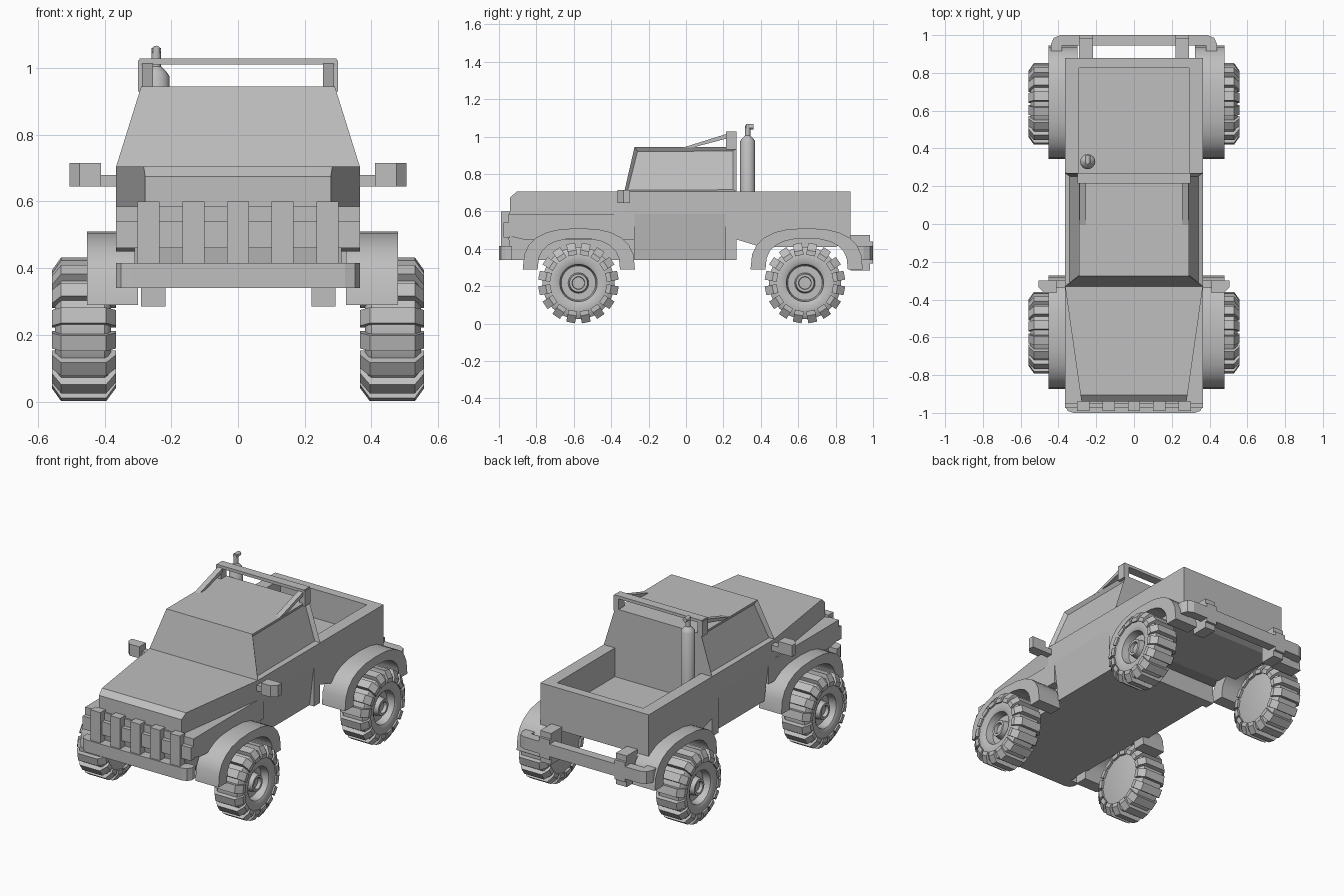
import bpy, bmesh
from math import sin, cos, pi
from mathutils import Matrix, Vector

cube = bpy.data.objects.get("Cube")
if cube:
    bpy.data.objects.remove(cube, do_unlink=True)

GREY = (0.52, 0.52, 0.52, 1)
paint = bpy.data.materials.new("plain grey")
paint.use_nodes = True
paint.diffuse_color = GREY
paint.node_tree.nodes["Principled BSDF"].inputs["Base Color"].default_value = GREY


def finish(name, bm, smooth=False):
    bmesh.ops.recalc_face_normals(bm, faces=bm.faces)
    mesh = bpy.data.meshes.new(name)
    bm.to_mesh(mesh)
    bm.free()
    obj = bpy.data.objects.new(name, mesh)
    bpy.context.collection.objects.link(obj)
    mesh.materials.append(paint)
    if smooth:
        bpy.ops.object.select_all(action="DESELECT")
        obj.select_set(True)
        bpy.context.view_layer.objects.active = obj
        bpy.ops.object.shade_smooth_by_angle(angle=0.6)
    return obj


def add_loft(bm, rings):
    """Skin a stack of equal rings and cap both ends."""
    loops = [[bm.verts.new(p) for p in ring] for ring in rings]
    for a, b in zip(loops, loops[1:]):
        for i in range(len(a)):
            j = (i + 1) % len(a)
            bm.faces.new((a[i], a[j], b[j], b[i]))
    bm.faces.new(loops[0])
    bm.faces.new(loops[-1])


def loft(name, rings, smooth=False):
    bm = bmesh.new()
    add_loft(bm, rings)
    return finish(name, bm, smooth)


def prism(name, outline, axis, start, end):
    """Extrude a 2D outline along x or z."""
    place = {"x": lambda u, v, t: (t, u, v), "z": lambda u, v, t: (u, v, t)}[axis]
    return loft(name, [[place(u, v, t) for u, v in outline] for t in (start, end)])


def box(name, x0, x1, y0, y1, z0, z1):
    return prism(name, [(x0, y0), (x1, y0), (x1, y1), (x0, y1)], "z", z0, z1)


def level(half, y0, y1, z):
    return [(-half, y0, z), (half, y0, z), (half, y1, z), (-half, y1, z)]


def gate(half, y, z0, z1):
    return [(-half, y, z0), (half, y, z0), (half, y, z1), (-half, y, z1)]


def circle(radius, sides):
    return [(radius * cos(2 * pi * i / sides), radius * sin(2 * pi * i / sides))
            for i in range(sides)]


W = 0.365  # half width of the body

# Body
loft("hood", [gate(W, -0.33, 0.58, 0.705), gate(0.283, -0.905, 0.58, 0.705),
              gate(0.278, -0.94, 0.58, 0.675)])
prism("front_body", [(-0.95, 0.585), (-0.95, 0.47), (-0.87, 0.45),
                     (-0.275, 0.45), (-0.275, 0.585)], "x", -W, W)
prism("front_underbody", [(-0.95, 0.46), (-0.93, 0.34), (-0.275, 0.34), (-0.275, 0.46)],
      "x", -0.31, 0.31)
box("cab_waist", -W, W, -0.33, 0.27, 0.585, 0.705)
loft("rocker_panel", [level(0.335, -0.275, 0.21, 0.34), level(W, -0.275, 0.21, 0.585)])
box("rear_sill", -W, W, 0.21, 0.27, 0.34, 0.585)

# Cab with sunken side windows
bm = bmesh.new()
add_loft(bm, [level(W, -0.33, 0.27, 0.705), level(0.29, -0.275, 0.27, 0.945)])
bmesh.ops.recalc_face_normals(bm, faces=bm.faces)
sides = [f for f in bm.faces if abs(f.normal.x) > 0.7]
bmesh.ops.inset_individual(bm, faces=sides, thickness=0.025, depth=-0.02)
finish("cab", bm)

# Cargo bed
prism("bed_floor", [(0.27, 0.53), (0.27, 0.45), (0.4, 0.41), (0.8, 0.41), (0.88, 0.45),
                    (0.88, 0.53)], "x", -W, W)
box("tailgate", -W, W, 0.825, 0.88, 0.53, 0.705)
for side, x in (("right", -W), ("left", 0.29)):
    box(side + "_bed_wall", x, x + 0.075, 0.27, 0.825, 0.53, 0.705)

# Grille
box("grille_crossbar", -W, W, -0.975, -0.94, 0.46, 0.54)
for i in range(-2, 3):
    box("grille_bar", i * 0.134 - 0.033, i * 0.134 + 0.033, -0.99, -0.94, 0.41, 0.6)


# Bumpers
def mirrored(half_outline):
    return half_outline + [(-x, y) for x, y in reversed(half_outline)]


prism("front_bumper", mirrored([(W, -0.93), (W, -0.965), (0.35, -0.99), (0.32, -1.0)]),
      "z", 0.34, 0.415)
prism("rear_bumper", mirrored([(0.29, 0.945), (0.38, 0.945), (0.38, 0.9), (0.44, 0.9),
                               (0.44, 0.95), (0.425, 0.985), (0.39, 1.0)]),
      "z", 0.34, 0.415)
for x in (-0.29, 0.22):
    box("bumper_tab", x, x + 0.072, 0.88, 0.985, 0.285, 0.475)
    box("bumper_clamp", x, x + 0.072, 0.93, 1.0, 0.32, 0.44)


# Fender flares
def arch(half, height, steps=12):
    points = []
    for i in range(steps + 1):
        c, s = cos(pi * i / steps), max(sin(pi * i / steps), 0)
        points.append((half * abs(c) ** 0.8 * (1 if c > 0 else -1), 0.29 + height * s ** 0.75))
    return points


def fender(name, x0, x1, y):
    outer, inner = arch(0.3, 0.22), arch(0.22, 0.165)
    bm = bmesh.new()
    rows = [[bm.verts.new((x, y + u, v)) for u, v in curve]
            for x, curve in ((x0, outer), (x1, outer), (x1, inner), (x0, inner))]
    for k in range(4):
        a, b = rows[k], rows[(k + 1) % 4]
        for i in range(len(a) - 1):
            bm.faces.new((a[i], a[i + 1], b[i + 1], b[i]))
    for end in (0, -1):
        bm.faces.new([row[end] for row in rows])
    finish(name, bm, True)


for place, y in (("front", -0.573), ("rear", 0.645)):
    fender(place + "_right_fender", -0.452, -0.3, y)
    fender(place + "_left_fender", 0.324, 0.48, y)

# Wheels: tyre and rim are one turned profile, ringed by tread blocks
TYRE = [(0.38, 0.16), (0.39, 0.185), (0.4, 0.193), (0.53, 0.193), (0.548, 0.165),
        (0.548, 0.115), (0.54, 0.1), (0.495, 0.092), (0.495, 0.055), (0.535, 0.048),
        (0.535, 0.034), (0.515, 0.032)]
TREAD = [(0.366, 0.15), (0.366, 0.175), (0.395, 0.215), (0.53, 0.215),
         (0.558, 0.175), (0.558, 0.15)]


def wheel(name, side, y):
    hub = Vector((0, y, 0.217))
    loft(name, [[hub + Vector((side * x, u, v)) for u, v in circle(r, 32)]
                for x, r in TYRE], True)
    bm = bmesh.new()
    for i in range(16):
        turn = Matrix.Rotation(2 * pi * (i + 0.5) / 16, 3, "X")
        add_loft(bm, [[hub + turn @ Vector((side * x, t, r)) for x, r in TREAD]
                      for t in (-0.024, 0.024)])
    finish(name + "_tread", bm)


for place, y in (("front", -0.575), ("rear", 0.636)):
    wheel(place + "_right_wheel", -1, y)
    wheel(place + "_left_wheel", 1, y)

# Mirrors
for side, s in (("right", -1), ("left", 1)):
    box(side + "_mirror_arm", *sorted((s * 0.34, s * 0.43)), -0.34, -0.3, 0.645, 0.68)
    prism(side + "_mirror", [(s * 0.41, -0.3), (s * 0.505, -0.3), (s * 0.505, -0.335),
                             (s * 0.475, -0.365), (s * 0.41, -0.365)], "z", 0.645, 0.715)

# Roll bar with braces on the roof
prism("roll_bar_top", [(0.215, 1.01), (0.27, 1.01), (0.27, 1.028), (0.215, 1.028)],
      "x", -0.295, 0.295)
for s in (-1, 1):
    box("roll_bar_post", *sorted((s * 0.265, s * 0.3)), 0.215, 0.27, 0.93, 1.022)
    prism("roll_bar_brace", [(-0.02, 0.94), (0.03, 0.94), (0.22, 0.99), (0.22, 1.015)],
          "x", s * 0.255, s * 0.288)

# Exhaust stack with a bent tip
STACK = [(0.04, 0.53), (0.04, 0.975), (0.03, 0.99), (0.014, 1.005), (0.014, 1.06)]
loft("exhaust_stack", [[(-0.245 + u, 0.33 + v, z) for u, v in circle(r, 16)]
                       for r, z in STACK], True)
loft("exhaust_tip", [[(-0.245 + u, y, 1.053 + v) for u, v in circle(0.014, 12)]
                     for y in (0.32, 0.362)], True)
